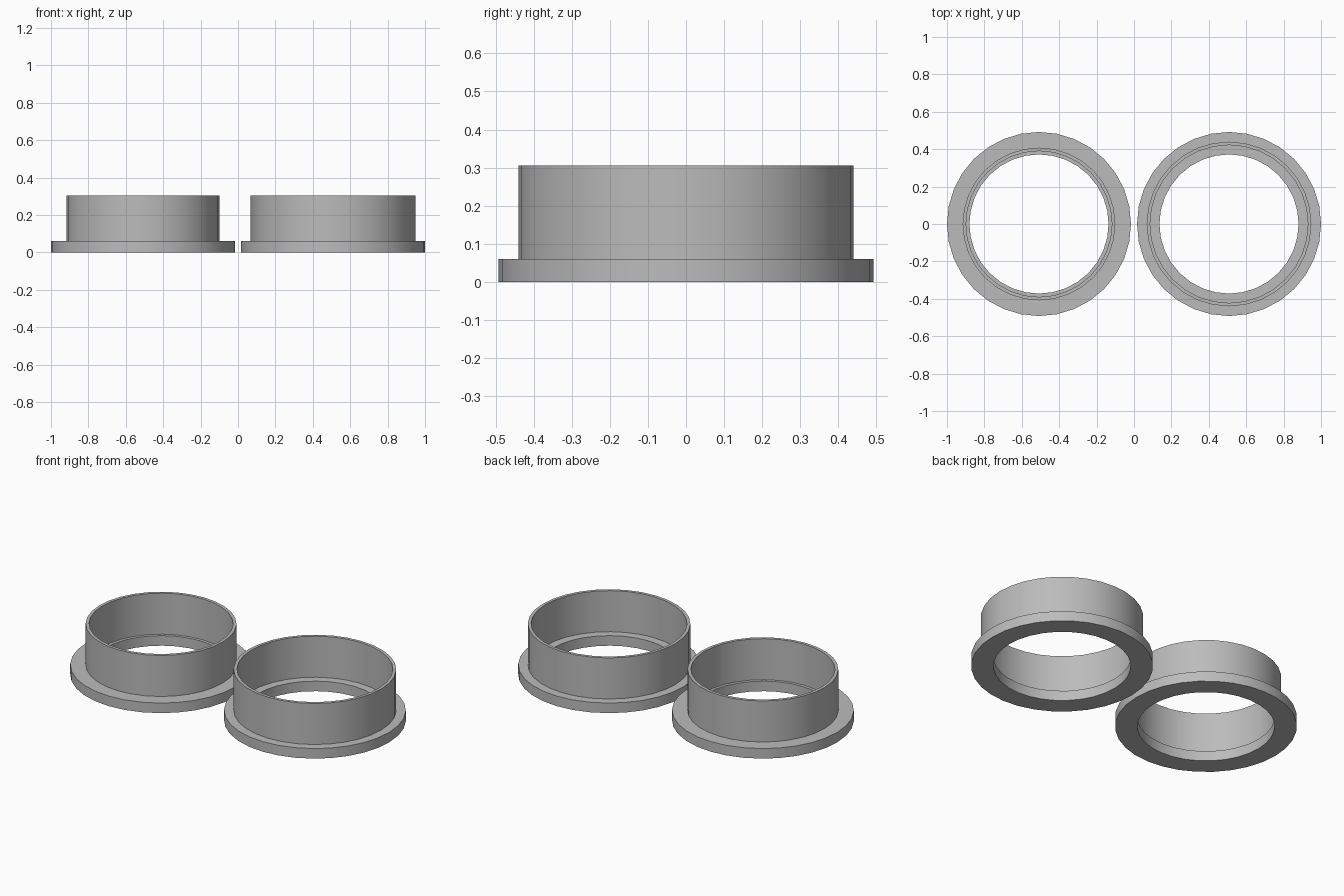
import bpy
import bmesh
import math

cube = bpy.data.objects.get("Cube")
if cube:
    bpy.data.objects.remove(cube, do_unlink=True)

grey = bpy.data.materials.new("plain_grey")
grey.use_nodes = True
colour = (0.5, 0.5, 0.5, 1)
grey.diffuse_color = colour
grey.node_tree.nodes["Principled BSDF"].inputs["Base Color"].default_value = colour

SIDES = 32
FLANGE_R, HOLE_R, WALL = 0.492, 0.372, 0.018
FLANGE_TOP, RIM_TOP = 0.06, 0.305


def flanged_ring(name, x, wall_r):
    """Lathe a closed profile: flat flange, upright collar and inner ledge."""
    profile = [(HOLE_R, 0), (FLANGE_R, 0), (FLANGE_R, FLANGE_TOP),
               (wall_r, FLANGE_TOP), (wall_r, RIM_TOP),
               (wall_r - WALL, RIM_TOP), (wall_r - WALL, FLANGE_TOP),
               (HOLE_R, FLANGE_TOP)]
    bm = bmesh.new()
    loops = []
    for i in range(SIDES):
        a = math.tau * i / SIDES
        loops.append([bm.verts.new((r * math.cos(a), r * math.sin(a), z))
                      for r, z in profile])
    for i in range(SIDES):
        this, nxt = loops[i], loops[(i + 1) % SIDES]
        for j in range(len(profile)):
            k = (j + 1) % len(profile)
            bm.faces.new((this[j], nxt[j], nxt[k], this[k]))
    bmesh.ops.recalc_face_normals(bm, faces=bm.faces)
    mesh = bpy.data.meshes.new(name)
    bm.to_mesh(mesh)
    bm.free()
    mesh.materials.append(grey)
    ring = bpy.data.objects.new(name, mesh)
    ring.location.x = x
    bpy.context.collection.objects.link(ring)
    # Smooth round walls, crisp rims
    bpy.ops.object.select_all(action='DESELECT')
    ring.select_set(True)
    bpy.context.view_layer.objects.active = ring
    bpy.ops.object.shade_smooth_by_angle(angle=math.radians(30))


# Narrow collar on the right, wide collar on the left
flanged_ring("right_narrow_ring", FLANGE_R - 1, 0.408)
flanged_ring("left_wide_ring", 1 - FLANGE_R, 0.44)
